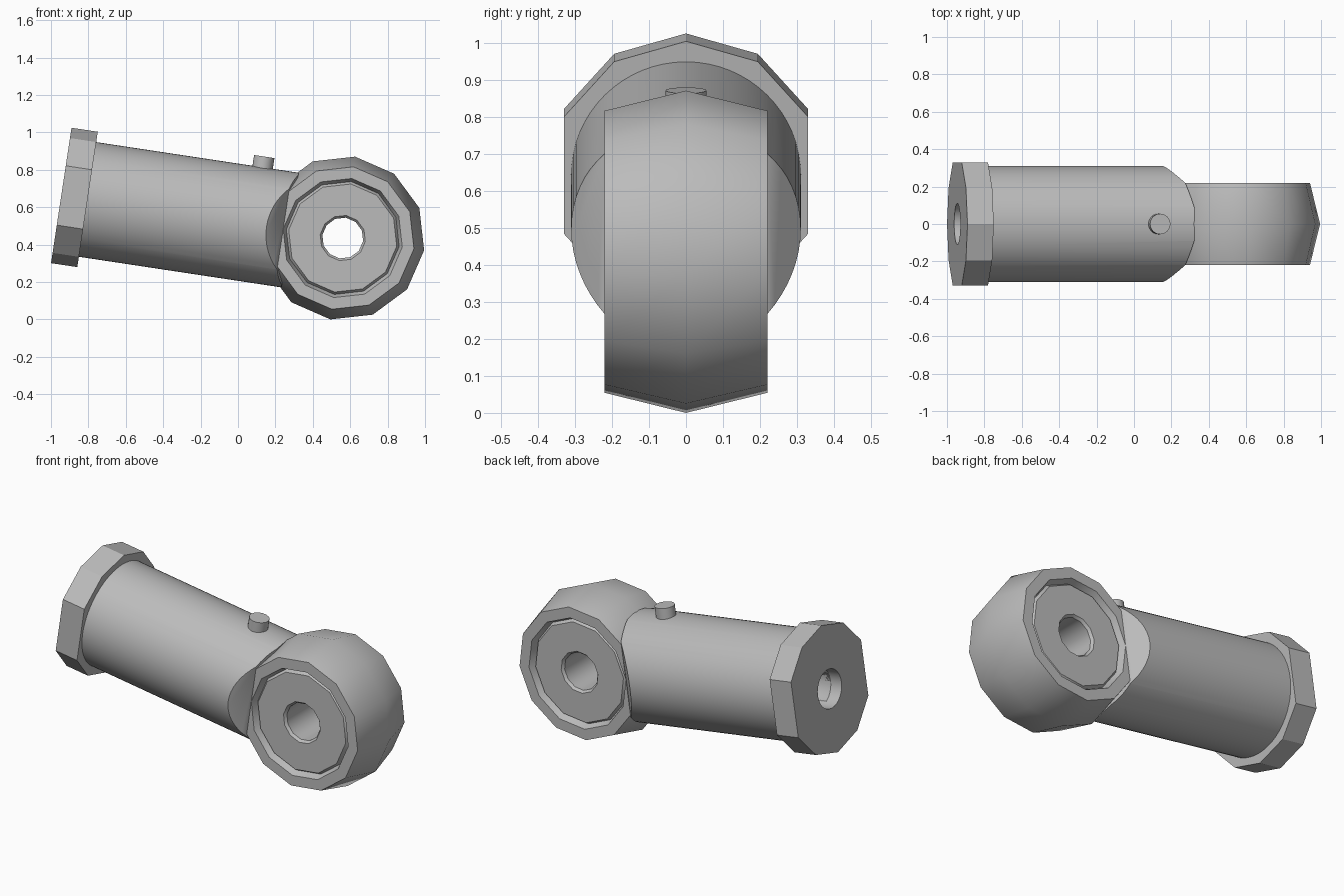
import bpy, bmesh, math
from mathutils import Matrix, Vector

if "Cube" in bpy.data.objects:
    bpy.data.objects.remove(bpy.data.objects["Cube"], do_unlink=True)

steel = bpy.data.materials.new("plain_steel_grey")
steel.use_nodes = True
grey = (0.5, 0.5, 0.5, 1)
steel.diffuse_color = grey
steel.node_tree.nodes["Principled BSDF"].inputs["Base Color"].default_value = grey

# Local frame: origin at the eye centre, X along the shank axis
FRAME = Matrix.Translation((0.56, 0, 0.435)) @ Matrix.Rotation(math.radians(8.6), 4, 'Y')
ALONG_X = Matrix.Rotation(math.pi / 2, 4, 'Y')


def finish(name, bm, smooth_angle=None):
    bmesh.ops.recalc_face_normals(bm, faces=bm.faces)
    mesh = bpy.data.meshes.new(name)
    bm.to_mesh(mesh)
    bm.free()
    mesh.materials.append(steel)
    obj = bpy.data.objects.new(name, mesh)
    bpy.context.collection.objects.link(obj)
    obj.matrix_world = FRAME
    if smooth_angle:
        bpy.ops.object.select_all(action='DESELECT')
        obj.select_set(True)
        bpy.context.view_layer.objects.active = obj
        bpy.ops.object.shade_smooth_by_angle(angle=math.radians(smooth_angle))
    return obj


def rod(bm, radius, start, end, sides):
    place = Matrix.Translation(((start + end) / 2, 0, 0)) @ ALONG_X
    bmesh.ops.create_cone(bm, cap_ends=True, segments=sides, radius1=radius,
                          radius2=radius, depth=end - start, matrix=place)


# Eye: twelve-sided ring with crowned rim, grooved faces and a through hole
half = [(0.385, 0.22), (0.322, 0.22), (0.305, 0.18), (0.292, 0.2), (0.122, 0.2), (0.11, 0.185)]
profile = [(0.44, 0)] + half + [(r, -y) for r, y in reversed(half)]
bm = bmesh.new()
sides = 12
rings = []
for i in range(sides):
    a = math.tau * i / sides
    rings.append([bm.verts.new((r * math.cos(a), y, r * math.sin(a))) for r, y in profile])
for i in range(sides):
    here, there = rings[i], rings[(i + 1) % sides]
    for j in range(len(profile)):
        k = (j + 1) % len(profile)
        bm.faces.new((here[j], here[k], there[k], there[j]))
finish("eye_ring", bm, 35)

# Shank: round bar with flats tapering into the eye on both sides
bm = bmesh.new()
rod(bm, 0.31, -1.45, -0.285, 64)
for side in (1, -1):
    for point, normal in (((-0.412, 0.31), (1, 1)), ((-0.322, 0.22), (0.13, 0.037))):
        bmesh.ops.bisect_plane(bm, geom=bm.verts[:] + bm.edges[:] + bm.faces[:],
                               plane_co=Vector((point[0], side * point[1], 0)),
                               plane_no=Vector((normal[0], side * normal[1], 0)),
                               clear_outer=True)
        bmesh.ops.holes_fill(bm, edges=[e for e in bm.edges if e.is_boundary], sides=0)
shank = finish("shank", bm, 30)

# Collar: faceted nut with wider flats on the sides
bm = bmesh.new()
right = [0, 32, 64, 116, 148]
angles = [math.radians(a) for a in right + [a + 180 for a in right]]
outline = [bm.verts.new((-1.522, 0.366 * math.sin(a), 0.366 * math.cos(a))) for a in angles]
face = bm.faces.new(outline)
extruded = bmesh.ops.extrude_face_region(bm, geom=[face])["geom"]
bmesh.ops.translate(bm, vec=(0.142, 0, 0),
                    verts=[v for v in extruded if isinstance(v, bmesh.types.BMVert)])
if not face.is_valid or len(face.link_loops if hasattr(face, "link_loops") else face.loops) == 0:
    bm.faces.new(outline)
collar = finish("end_collar", bm)

# Bore: blind hole through the collar into the shank
bm = bmesh.new()
rod(bm, 0.11, -1.7, -0.75, 32)
cutter = finish("bore_cutter", bm, 30)
cutter.hide_render = True
cutter.hide_viewport = True
cutter.display_type = 'WIRE'
for obj in (shank, collar):
    cut = obj.modifiers.new("bore", 'BOOLEAN')
    cut.operation = 'DIFFERENCE'
    cut.solver = 'EXACT'
    cut.object = cutter

# Grease fitting: small stub on top of the shank
bm = bmesh.new()
bmesh.ops.create_cone(bm, cap_ends=True, segments=24, radius1=0.055, radius2=0.055,
                      depth=0.1, matrix=Matrix.Translation((-0.48, 0, 0.318)))
finish("grease_fitting", bm, 30)
